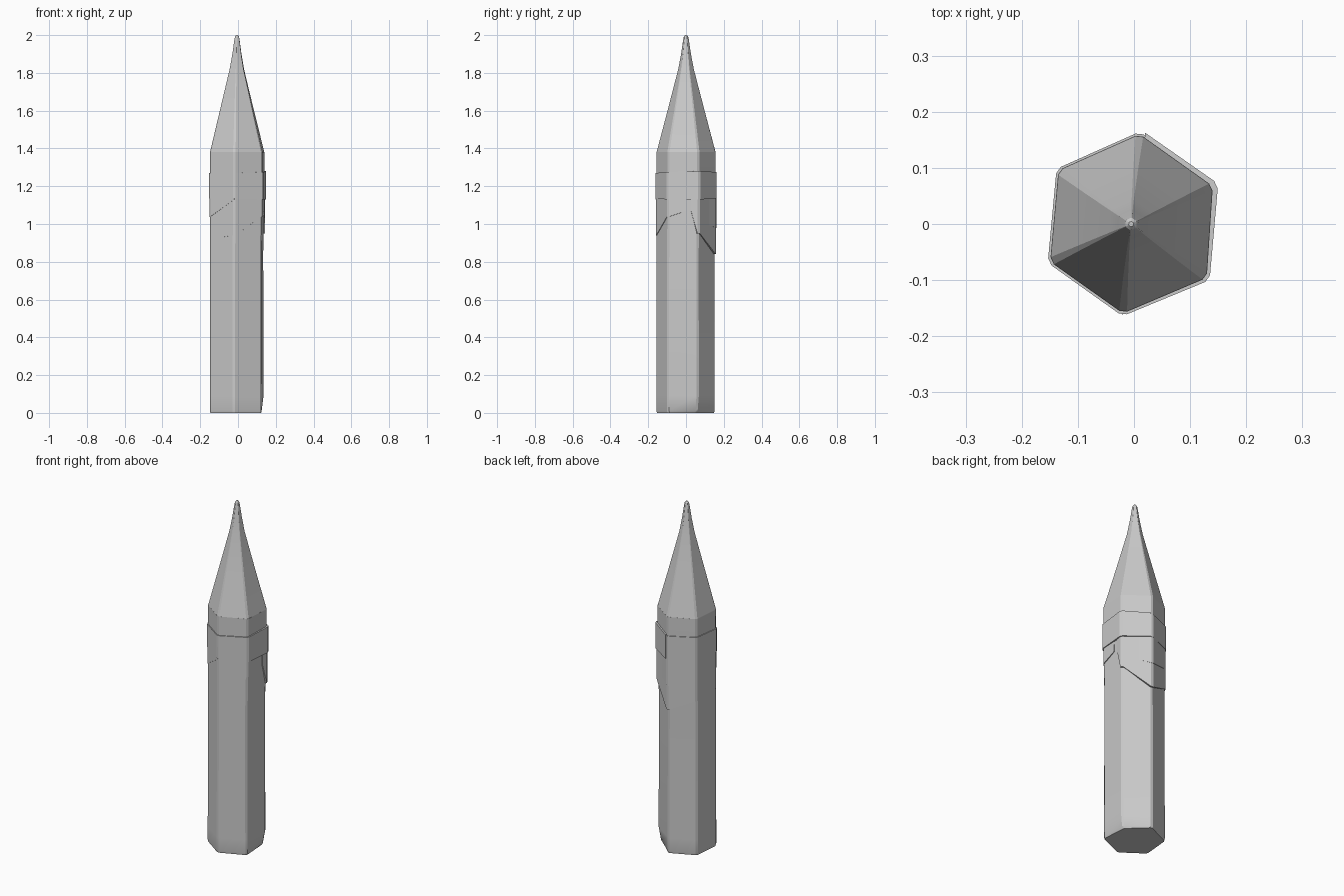
import bpy, bmesh, math

if "Cube" in bpy.data.objects:
    bpy.data.objects.remove(bpy.data.objects["Cube"])

# Slightly irregular hexagonal cross-section, counter-clockwise from the right
HEX = [(0.142, 0.068), (0.010, 0.162), (-0.136, 0.097),
       (-0.151, -0.068), (-0.020, -0.161), (0.131, -0.097)]
ROUND = 0.05  # share of each side used up by the softened corner


def hex_point(u, scale, z, shift=(0, 0)):
    """Point on the hexagon; whole numbers of u are its corners."""
    k = math.floor(u)
    a, b, f = HEX[k % 6], HEX[(k + 1) % 6], u - k
    return ((a[0] + (b[0] - a[0]) * f) * scale + shift[0],
            (a[1] + (b[1] - a[1]) * f) * scale + shift[1], z)


def loft(name, rings):
    """Skin a list of equal-length closed rings and cap both ends."""
    bm = bmesh.new()
    rows = [[bm.verts.new(p) for p in r] for r in rings]
    n = len(rows[0])
    for a, b in zip(rows, rows[1:]):
        for i in range(n):
            j = (i + 1) % n
            bm.faces.new((a[i], a[j], b[j], b[i]))
    bm.faces.new(rows[0][::-1])
    bm.faces.new(rows[-1])
    bmesh.ops.recalc_face_normals(bm, faces=bm.faces[:])
    mesh = bpy.data.meshes.new(name)
    bm.to_mesh(mesh)
    bm.free()
    obj = bpy.data.objects.new(name, mesh)
    bpy.context.collection.objects.link(obj)
    bpy.ops.object.select_all(action='DESELECT')
    obj.select_set(True)
    bpy.context.view_layer.objects.active = obj
    bpy.ops.object.shade_smooth_by_angle(angle=math.radians(25))
    return obj


def hex_ring(scale, z, shift=(0, 0)):
    return [hex_point(k + d, scale, z, shift)
            for k in range(6) for d in (-ROUND, ROUND)]


def strip(name, sections, inner=0.94):
    """Wrapped tape: sections are (u, outer scale, low z, high z)."""
    rings = []
    for i, (u, s, lo, hi) in enumerate(sections):
        inside = 0 < i < len(sections) - 1 and u == int(u)
        for v in ((u - ROUND, u + ROUND) if inside else (u,)):
            rings.append([hex_point(v, s, lo), hex_point(v, s, hi),
                          hex_point(v, inner, hi), hex_point(v, inner, lo)])
    return loft(name, rings)


# Barrel, with a worn corner at the foot
low = (-0.003, -0.003)
barrel = [hex_ring(s, z, c) for s, z, c in (
    (0.955, 0.0, low), (0.975, 0.012, low), (0.975, 0.09, low),
    (0.965, 0.85, low), (0.985, 1.14, (0, 0)), (0.99, 1.38, (0, 0)))]
for ring, f in ((barrel[0], 0.86), (barrel[1], 0.91)):
    for i in (0, 1):
        x, y, z = ring[i]
        ring[i] = (x * f, y * f, z)
loft("barrel", barrel)

# Sharpened tip, steeper towards the rounded point
loft("sharpened_tip", [hex_ring(s, z, (c, 0)) for s, z, c in (
    (0.99, 1.378, 0), (0.62, 1.60, -0.003), (0.26, 1.82, -0.005),
    (0.165, 1.90, -0.005), (0.09, 1.98, -0.005),
    (0.07, 1.993, -0.005), (0.03, 2.0, -0.005))])

# Lower tape, spiralling down round the back
strip("lower_tape", [
    (-0.25, 1.0, 1.07, 1.2), (0, 1.015, 0.95, 1.2), (1, 1.0, 0.84, 1.2),
    (2, 0.995, 0.90, 1.2), (3, 0.995, 0.92, 1.2), (4, 1.0, 0.94, 1.2),
    (5, 1.0, 1.04, 1.2), (5.6, 1.0, 1.07, 1.2)])

# Second turn of the tape, seen as a step at the back
strip("tape_second_turn", [
    (0.4, 1.005, 1.0, 1.2), (1, 1.01, 0.98, 1.2), (2, 1.006, 1.02, 1.2),
    (3, 1.005, 1.04, 1.2), (4, 1.003, 1.13, 1.2)])

# Upper band, whose loose end overlaps its start
strip("upper_band", [
    (0.8, 1.01, 1.14, 1.27), (1, 1.015, 1.135, 1.27), (2, 1.015, 1.135, 1.275),
    (3, 1.018, 1.135, 1.27), (4, 1.02, 1.135, 1.27), (5, 1.03, 1.13, 1.275),
    (6, 1.055, 1.13, 1.28), (6.93, 1.045, 1.135, 1.275)])
